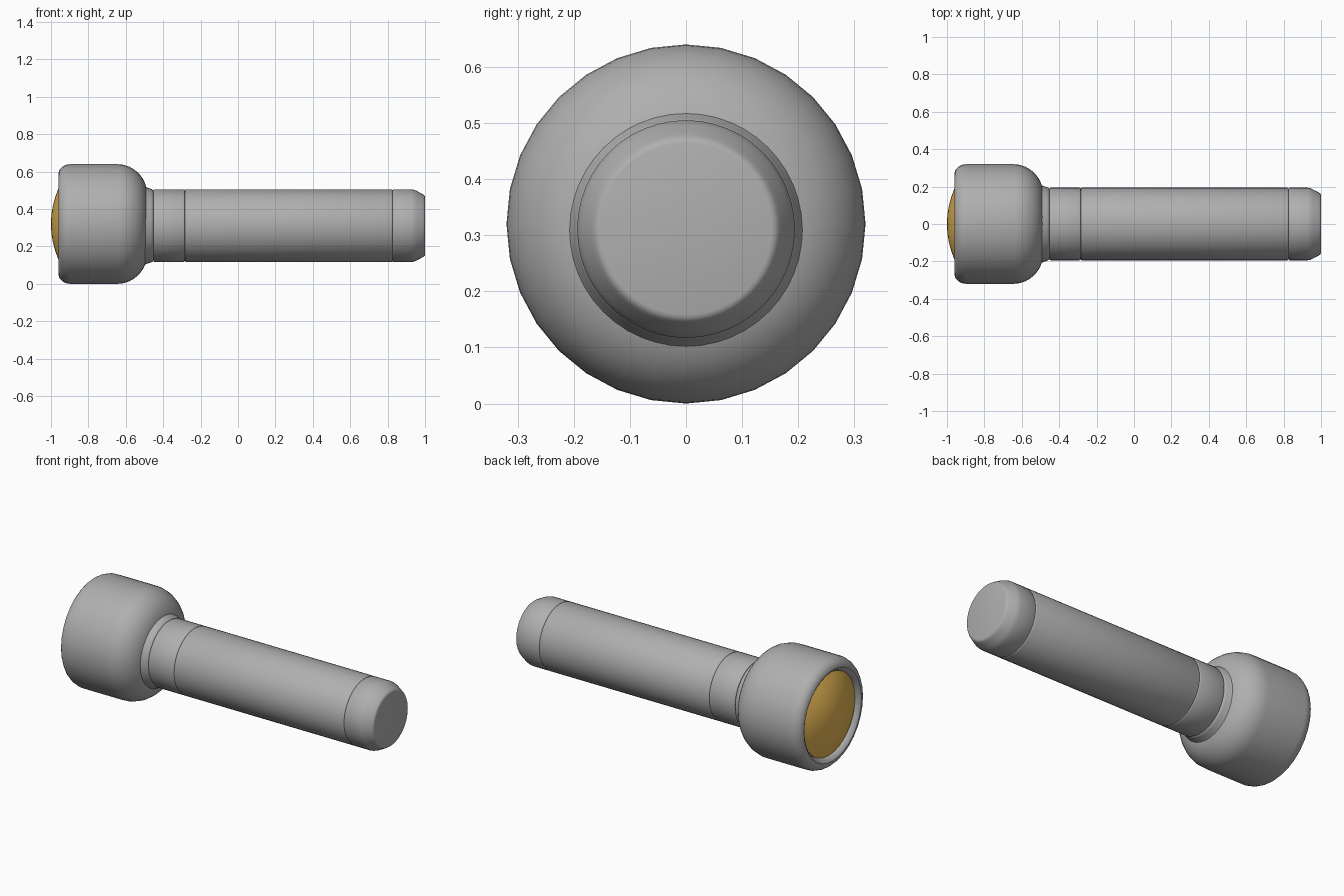
import bpy, bmesh, math
from mathutils import Vector

if "Cube" in bpy.data.objects:
    bpy.data.objects.remove(bpy.data.objects["Cube"])


def material(name, rgb):
    m = bpy.data.materials.new(name)
    m.diffuse_color = (*rgb, 1)
    m.use_nodes = True
    m.node_tree.nodes["Principled BSDF"].inputs["Base Color"].default_value = m.diffuse_color
    return m


metal = material("grey metal", (0.43, 0.43, 0.43))
glass = material("amber lens", (0.80, 0.48, 0.09))


def lathe(name, profile, z, mat, sides, sharp=32):
    """Turn an (x, radius) profile around a horizontal axis at height z."""
    bm = bmesh.new()
    verts = [bm.verts.new((x, 0, z + r)) for x, r in profile]
    edges = [bm.edges.new(pair) for pair in zip(verts, verts[1:])]
    bmesh.ops.spin(bm, geom=verts + edges, cent=(0, 0, z), axis=(1, 0, 0),
                   angle=math.tau, steps=sides, use_duplicate=False)
    bmesh.ops.remove_doubles(bm, verts=bm.verts, dist=0.0001)
    bmesh.ops.recalc_face_normals(bm, faces=bm.faces)
    # Make sure the shell faces outward
    core = Vector((sum(p[0] for p in profile) / len(profile), 0, z))
    far = max(bm.faces, key=lambda f: (f.calc_center_median() - core).length)
    if far.normal.dot(far.calc_center_median() - core) < 0:
        bmesh.ops.reverse_faces(bm, faces=bm.faces)
    mesh = bpy.data.meshes.new(name)
    bm.to_mesh(mesh)
    bm.free()
    mesh.materials.append(mat)
    ob = bpy.data.objects.new(name, mesh)
    bpy.context.collection.objects.link(ob)
    bpy.ops.object.select_all(action='DESELECT')
    ob.select_set(True)
    bpy.context.view_layer.objects.active = ob
    bpy.ops.object.shade_smooth_by_angle(angle=math.radians(sharp))
    return ob


def arc(cx, cr, rx, rr, a0, a1, n):
    """Elliptical run of profile points, angles in degrees."""
    return [(cx + rx * math.cos(math.radians(a0 + (a1 - a0) * i / n)),
             cr + rr * math.sin(math.radians(a0 + (a1 - a0) * i / n)))
            for i in range(n + 1)]


# Head: recess behind the lens, rolled rim, barrel and rounded shoulder
head = [(-0.92, 0), (-0.92, 0.240), (-0.936, 0.245), (-0.953, 0.256)]
head += arc(-0.895, 0.268, 0.065, 0.052, 180, 90, 6)
head += arc(-0.645, 0.155, 0.160, 0.165, 90, 8, 10)
head += [(-0.487, 0)]
lathe("lamp_head", head, 0.32, metal, 32)

# Domed lens
lens = [(-1 + 0.065 * (r / 0.243) ** 2, r)
        for r in [0.243 * i / 8 for i in range(9)]]
lens += [(-0.918, 0.238), (-0.918, 0)]
lathe("lens", lens, 0.32, glass, 32)

AXIS = 0.311  # height of the handle's centre line


def sleeve(name, x0, x1):
    """Straight tube section with softly bevelled ends."""
    r, b = 0.194, 0.006
    lathe(name, [(x0, 0), (x0, r - b), (x0 + b * 0.3, r - b * 0.3), (x0 + b, r),
                 (x1 - b, r), (x1 - b * 0.3, r - b * 0.3), (x1, r - b), (x1, 0)],
          AXIS, metal, 48, 50)


# Flared collar blending into the head
collar = [(-0.52, 0), (-0.52, 0.218), (-0.495, 0.208), (-0.48, 0.201),
          (-0.466, 0.197), (-0.457, 0.193), (-0.453, 0.187), (-0.452, 0)]
lathe("neck_collar", collar, AXIS, metal, 48, 50)

# Handle sections, separated by shallow grooves
sleeve("switch_ring", -0.452, -0.285)
sleeve("handle_tube", -0.285, 0.826)

# Tail cap with rounded chamfer
cap = [(0.826, 0), (0.826, 0.188), (0.828, 0.192), (0.832, 0.194),
       (0.93, 0.194), (0.943, 0.191), (0.955, 0.186), (0.985, 0.170),
       (0.993, 0.165), (0.998, 0.160), (1.0, 0.153), (1.0, 0)]
lathe("tail_cap", cap, AXIS, metal, 48, 60)
